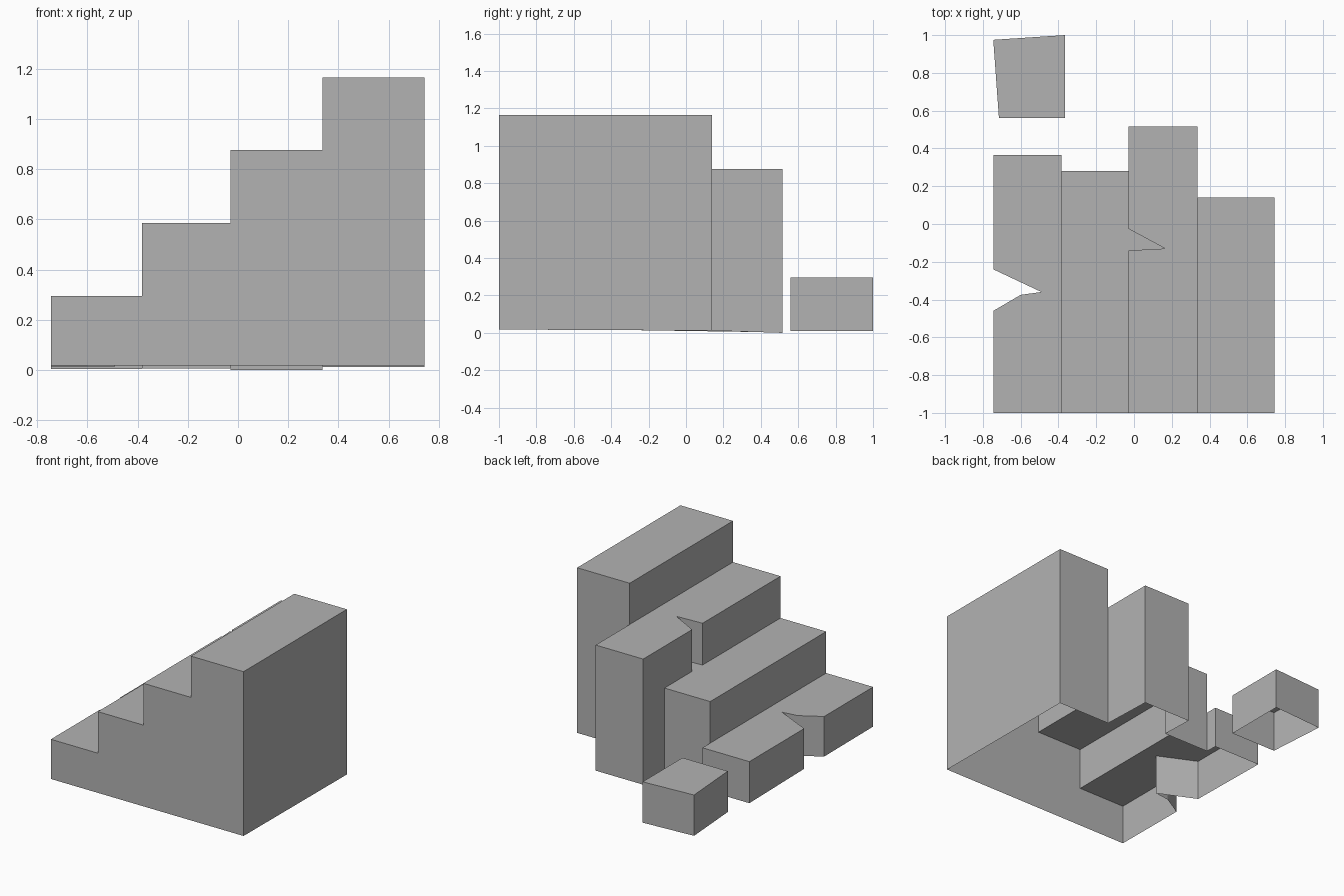
import bpy, bmesh
from mathutils import Vector

cube = bpy.data.objects.get("Cube")
if cube:
    bpy.data.objects.remove(cube, do_unlink=True)

# One plain grey for everything
grey = bpy.data.materials.new("plain_grey")
grey.use_nodes = True
colour = (0.45, 0.45, 0.45, 1)
grey.diffuse_color = colour
grey.node_tree.nodes["Principled BSDF"].inputs["Base Color"].default_value = colour

# Plan lines between the steps, and tread heights
X0, X1, X2, X3, X4 = -0.745, -0.383, -0.03, 0.337, 0.743
LOW, MID, HIGH, TOP = 0.295, 0.585, 0.877, 1.165
LEVELS = [LOW, MID, HIGH, TOP]
upper_notch = [(X2, -0.14), (0.165, -0.13), (X2, -0.025)]
lower_notch = [(X0, -0.24), (-0.49, -0.36), (-0.6, -0.375), (X0, -0.46)]

# Footprints, counter-clockwise, each with its tread height
STEPS = [
    ([(X0, -1), (X1, -1), (X1, 0.28), (X1, 0.365), (X0, 0.365)] + lower_notch, LOW),
    ([(X1, -1), (X2, -1)] + upper_notch + [(X2, 0.28), (X1, 0.28)], MID),
    ([(X2, -1), (X3, -1), (X3, 0.14), (X3, 0.515), (X2, 0.515), (X2, 0.28)]
     + upper_notch[::-1], HIGH),
    ([(X3, -1), (X4, -1), (X4, 0.14), (X3, 0.14)], TOP),
]
BLOCK = [([(-0.715, 0.56), (-0.365, 0.56), (-0.365, 1), (X0, 0.975)], LOW)]


def base_height(y):
    """The open lower rim dips gently towards the back."""
    if y > 0.54:
        return 0.01
    return 0.018 - 0.0053 * (y + 1) if y <= 0.14 else 0.012 * (0.515 - y) / 0.375


def inside(p, poly):
    hit = False
    for (ax, ay), (bx, by) in zip(poly, poly[1:] + poly[:1]):
        if (ay > p.y) != (by > p.y) and p.x < ax + (p.y - ay) * (bx - ax) / (by - ay):
            hit = not hit
    return hit


def build_shell(name, parts):
    """Treads plus walls that drop to the next tread, or to the open rim."""
    bm = bmesh.new()

    def face(points):
        bm.faces.new([bm.verts.new(p) for p in points])

    for poly, height in parts:
        face([(x, y, height) for x, y in poly])
        for a, b in zip(poly, poly[1:] + poly[:1]):
            a, b = Vector(a), Vector(b)
            d = (b - a).normalized()
            probe = (a + b) / 2 + Vector((d.y, -d.x)) * 0.002
            floor = max([h for other, h in parts if inside(probe, other)], default=0)
            za, zb = (floor, floor) if floor else (base_height(a.y), base_height(b.y))
            for level in LEVELS:
                if floor < level <= height:
                    face([(a.x, a.y, za), (b.x, b.y, zb), (b.x, b.y, level), (a.x, a.y, level)])
                    za = zb = level
    # Weld the pieces and merge the flat bands of each wall
    bmesh.ops.remove_doubles(bm, verts=bm.verts, dist=0.0005)
    bmesh.ops.dissolve_limit(bm, angle_limit=0.01, verts=bm.verts, edges=bm.edges)
    mesh = bpy.data.meshes.new(name)
    bm.to_mesh(mesh)
    bm.free()
    mesh.materials.append(grey)
    bpy.context.collection.objects.link(bpy.data.objects.new(name, mesh))


build_shell("stepped_building", STEPS)
build_shell("detached_block", BLOCK)
